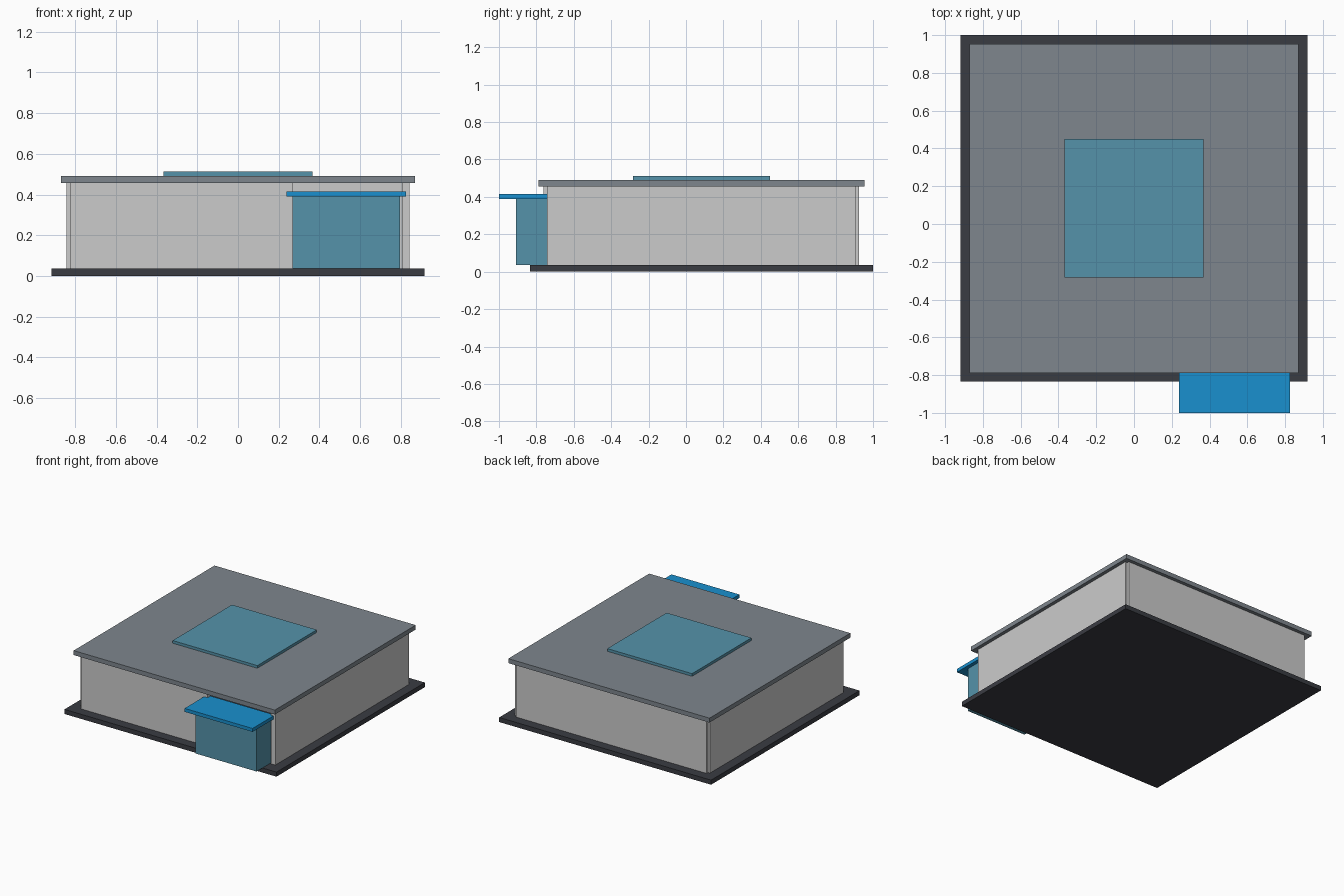
import bpy

if "Cube" in bpy.data.objects:
    bpy.data.objects.remove(bpy.data.objects["Cube"])

CY = 0.0825      # centre of the building in y
HALF = 0.825     # wall centre lines
T = 0.037        # wall thickness
Z0, Z1 = 0.036, 0.456


def material(name, rgb):
    m = bpy.data.materials.new(name)
    m.diffuse_color = (*rgb, 1.0)
    m.use_nodes = True
    m.node_tree.nodes["Principled BSDF"].inputs["Base Color"].default_value = m.diffuse_color
    return m


def box(name, x, y, z, mat=None):
    """Box from (min, max) ranges on each axis."""
    bpy.ops.mesh.primitive_cube_add(
        size=1, location=[(a + b) / 2 for a, b in (x, y, z)])
    ob = bpy.context.object
    ob.name = name
    ob.scale = [b - a for a, b in (x, y, z)]
    bpy.ops.object.transform_apply(location=False, rotation=False, scale=True)
    if mat:
        ob.data.materials.append(mat)
    return ob


def around(c, h):
    return (c - h, c + h)


dark = material("dark_base", (0.042, 0.045, 0.055))
slate = material("slate", (0.21, 0.24, 0.27))
glass = material("glass", (0.09, 0.29, 0.40))
blue = material("blue", (0.01, 0.28, 0.62))

# Foundation slab and flat roof
box("foundation_slab", around(0, 0.9175), around(CY, 0.9175), (0, Z0), dark)
box("roof_slab", around(0, 0.871), around(CY, 0.871), (Z1, 0.491), slate)

# Roof skylight
box("skylight", around(0, 0.367), around(CY, 0.367), (0.491, 0.512), glass)

# Thin walls meeting at their centre lines, leaving small corner notches
for side, s in (("left", -1), ("right", 1)):
    box(side + "_wall", around(s * HALF, T / 2), around(CY, HALF), (Z0, Z1))
box("back_wall", around(0, HALF), around(CY + HALF, T / 2), (Z0, Z1))

# Front wall stops at the entrance opening
box("front_wall", (-HALF, 0.27), around(CY - HALF, T / 2), (Z0, Z1))

# Glazed entrance and its canopy
box("entrance_vestibule", (0.268, 0.797), (-0.908, -0.724), (Z0, 0.389), glass)
box("entrance_canopy", (0.238, 0.826), (-1.0, -0.724), (0.389, 0.416), blue)
